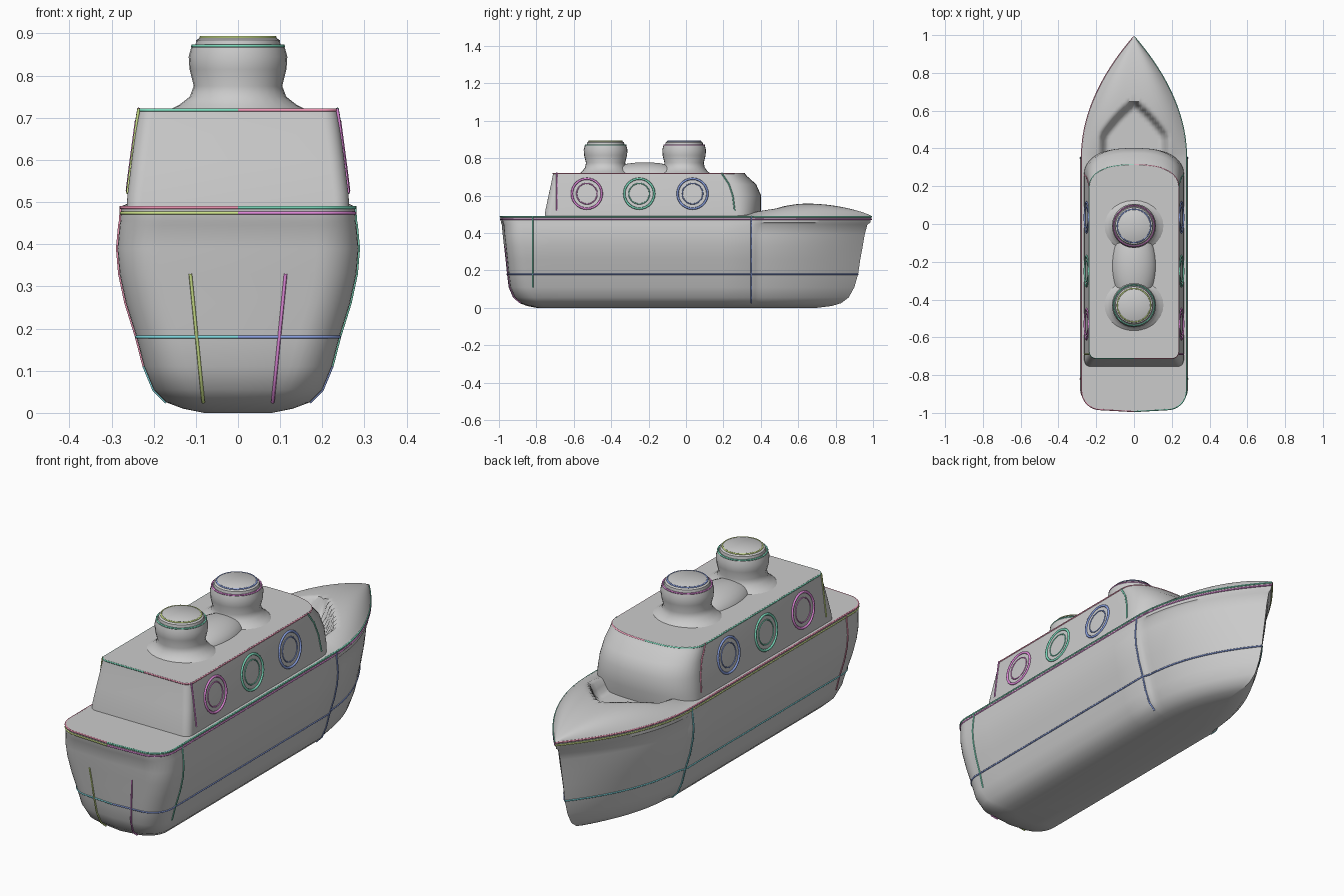
import bpy, bmesh, math
from math import sin, cos, pi

if "Cube" in bpy.data.objects:
    bpy.data.objects.remove(bpy.data.objects["Cube"])

PALETTE = [(0.75, 0.25, 0.7, 1), (0.2, 0.7, 0.5, 1), (0.25, 0.35, 0.75, 1),
           (0.6, 0.75, 0.25, 1), (0.85, 0.3, 0.45, 1), (0.2, 0.65, 0.7, 1)]
MATS = []
for i, c in enumerate(PALETTE):
    m = bpy.data.materials.new("trim_colour_%d" % i)
    m.diffuse_color = c
    m.use_nodes = True
    m.node_tree.nodes["Principled BSDF"].inputs["Base Color"].default_value = m.diffuse_color
    MATS.append(m)


def finish(name, bm, angle=40):
    bmesh.ops.remove_doubles(bm, verts=bm.verts, dist=0.0005)
    bmesh.ops.recalc_face_normals(bm, faces=bm.faces)
    me = bpy.data.meshes.new(name)
    bm.to_mesh(me)
    bm.free()
    ob = bpy.data.objects.new(name, me)
    bpy.context.collection.objects.link(ob)
    bpy.ops.object.select_all(action='DESELECT')
    ob.select_set(True)
    bpy.context.view_layer.objects.active = ob
    bpy.ops.object.shade_smooth_by_angle(angle=math.radians(angle))
    return ob


def grid(bm, rows, closed=False):
    vr = [[bm.verts.new(p) for p in r] for r in rows]
    n = len(rows[0])
    for a, b in zip(vr, vr[1:]):
        for i in range(n if closed else n - 1):
            j = (i + 1) % n
            bm.faces.new((a[i], a[j], b[j], b[i]))
    return vr


def tube(name, pts, col, cyclic=False, r=0.004):
    cu = bpy.data.curves.new(name, 'CURVE')
    cu.dimensions = '3D'
    cu.bevel_depth = r
    cu.bevel_resolution = 1
    sp = cu.splines.new('POLY')
    sp.points.add(len(pts) - 1)
    for p, q in zip(sp.points, pts):
        p.co = (*q, 1)
    sp.use_cyclic_u = cyclic
    cu.materials.append(MATS[col % len(MATS)])
    ob = bpy.data.objects.new(name, cu)
    bpy.context.collection.objects.link(ob)


def mirror_loop(half, z):
    return [(x, y, z) for x, y in half] + [(-x, y, z) for x, y in half[-2:0:-1]]


def stern_corner(hw, ys, r, crown):
    pts = [(0, ys)]
    for k in range(9):
        a = pi / 2 * k / 8
        pts.append((hw - r + r * sin(a), ys + crown + r - r * cos(a)))
    return pts


# half plan of the hull from stern centre round to bow tip (inset = sunken bow panel)
def hull_half(hw, ys, yb, inset=0):
    pts = stern_corner(hw, ys, min(0.1, hw * 0.6), 0.01)
    y0 = pts[-1][1]
    pts += [(hw, y0 + (0.35 - y0) * k / 8) for k in range(1, 9)]
    for k in range(1, 29):
        t = k / 28
        pts.append(((hw - inset * min(1, t * 20)) * (1 - t ** 2), 0.35 + (yb - 0.35) * t))
    return pts


# half plan of the cabin with a bowed front
def cabin_half(hw, ys, yside, yf):
    pts = stern_corner(hw, ys, 0.035, 0.0)
    pts.append((hw, yside))
    for k in range(1, 13):
        a = pi / 2 * k / 12
        pts.append((hw * cos(a) ** 0.75 if k < 12 else 0, yside + (yf - yside) * sin(a)))
    return pts


# hull: height, half width, stern y, bow y, bow inset
HULL = [(0.01, 0.13, -0.85, 0.78), (0.025, 0.17, -0.89, 0.83, 0.01), (0.055, 0.2, -0.925, 0.87, 0.012),
        (0.11, 0.223, -0.948, 0.9, 0.014), (0.18, 0.241, -0.957, 0.92, 0.014),
        (0.26, 0.266, -0.965, 0.932, 0.016), (0.33, 0.281, -0.973, 0.945, 0.016),
        (0.39, 0.286, -0.98, 0.955, 0.014), (0.445, 0.281, -0.985, 0.97, 0.01),
        (0.455, 0.279, -0.99, 0.985), (0.49, 0.277, -0.992, 0.992)]
bm = bmesh.new()
base = mirror_loop(hull_half(0.08, -0.8, 0.7), 0.0)
vr = grid(bm, [base] + [mirror_loop(hull_half(*l[1:]), l[0]) for l in HULL], True)
bm.faces.new(vr[0])
finish("hull", bm)


# deck with a swollen foredeck and a well ahead of the cabin
def deck_z(x, y, w):
    z = 0.49
    if y > 0.3:
        u = min(1, (y - 0.3) / 0.69)
        bump = 0.067 * max(0, sin(pi * u)) ** 0.75 * (1 - (abs(x) / max(w, 1e-4)) ** 4)
        c = 0.19 * max(0, min(1, (0.65 - y) / 0.18)) ** 0.7
        d = max(0, min(1, (c - abs(x)) / 0.05))
        z += bump - (bump + 0.03) * d * d * (3 - 2 * d)
    return z


bm = bmesh.new()
rows = []
for w, y in hull_half(*HULL[-1][1:]):
    xs = [w * (k / 20 - 1) for k in range(41)]
    rows.append([(x, y, deck_z(x, y, w)) for x in xs])
grid(bm, rows)
finish("deck", bm, 60)

# cabin: height, half width, stern y, side end y, front y
CABIN = [(0.45, 0.266, -0.76, 0.27, 0.39), (0.52, 0.262, -0.752, 0.27, 0.402),
         (0.6, 0.252, -0.735, 0.26, 0.402), (0.66, 0.244, -0.722, 0.24, 0.375),
         (0.705, 0.238, -0.713, 0.21, 0.325), (0.722, 0.235, -0.71, 0.2, 0.312)]
bm = bmesh.new()
vr = grid(bm, [mirror_loop(cabin_half(*l[1:]), l[0]) for l in CABIN], True)
bm.faces.new(vr[-1])
finish("cabin", bm)

# funnels, with feet spread sideways
FUNNEL = [(0.15, 0.71), (0.125, 0.73), (0.11, 0.75), (0.105, 0.775), (0.115, 0.815),
          (0.117, 0.845), (0.111, 0.867), (0.101, 0.871), (0.099, 0.884), (0.085, 0.893), (0, 0.893)]
for i, y0 in enumerate((-0.01, -0.43)):
    bm = bmesh.new()
    grid(bm, [[(r * (1 + max(0, 0.76 - z) * 4) * cos(2 * pi * k / 28), y0 + r * sin(2 * pi * k / 28), z)
               for k in range(28)] for r, z in FUNNEL], True)
    finish("funnel_%d" % i, bm)
    for j, (r, z) in enumerate(((0.108, 0.87), (0.088, 0.89))):
        tube("funnel_trim_%d_%d" % (i, j), [(r * cos(2 * pi * k / 28), y0 + r * sin(2 * pi * k / 28), z)
             for k in range(28)], i + 2 * j, True)

# saddle joining the funnels
bm = bmesh.new()
bmesh.ops.create_uvsphere(bm, u_segments=28, v_segments=16, radius=1)
for v in bm.verts:
    v.co = (v.co.x * 0.12, -0.22 + v.co.y * 0.22, 0.7 + v.co.z * 0.078)
finish("roof_saddle", bm)


def wall_x(z):
    for a, b in zip(CABIN, CABIN[1:]):
        if z <= b[0]:
            return a[1] + (b[1] - a[1]) * (z - a[0]) / (b[0] - a[0])
    return CABIN[-1][1]


# trim lines, on both sides
for s, side in ((1, "right"), (-1, "left")):
    c = 0 if s > 0 else 3
    top = hull_half(*HULL[-1][1:])
    for j, z in enumerate((0.474, 0.487)):
        tube("gunwale_%s_%d" % (side, j), [(s * x, y, z) for x, y in top], c + j)
    tube("hull_line_" + side, [(s * x, y, 0.18) for x, y in hull_half(*HULL[4][1:])], c + 2)
    for j, y in enumerate((-0.82, 0.35)):
        tube("hull_rib_%s_%d" % (side, j), [(s * l[1], y, l[0]) for l in HULL[3 - 2 * j:]], c + 1 + j)
    tube("stern_rib_" + side, [(s * (0.08 + 0.1 * l[0]), l[2] + 0.006, l[0]) for l in HULL[1:7]], c)
    tube("roof_edge_" + side, [(s * x, y, 0.718) for x, y in cabin_half(*CABIN[-1][1:])], c + 4)
    for j in (0, 1):
        tube("cabin_post_%s_%d" % (side, j),
             [(s * l[1], (-0.69, l[3] - 0.01)[j], l[0]) for l in CABIN[1:]], c + j)
    # portholes
    for i, y0 in enumerate((-0.53, -0.25, 0.035)):
        for r, t, nm in ((0.08, 0.006, "ring"), (0.055, 0.003, "glass_edge")):
            pts = []
            for k in range(28):
                a = 2 * pi * k / 28
                z = 0.61 + r * sin(a)
                pts.append((s * wall_x(z), y0 + r * cos(a), z))
            tube("porthole_%s_%s_%d" % (nm, side, i), pts, i, True, t)
